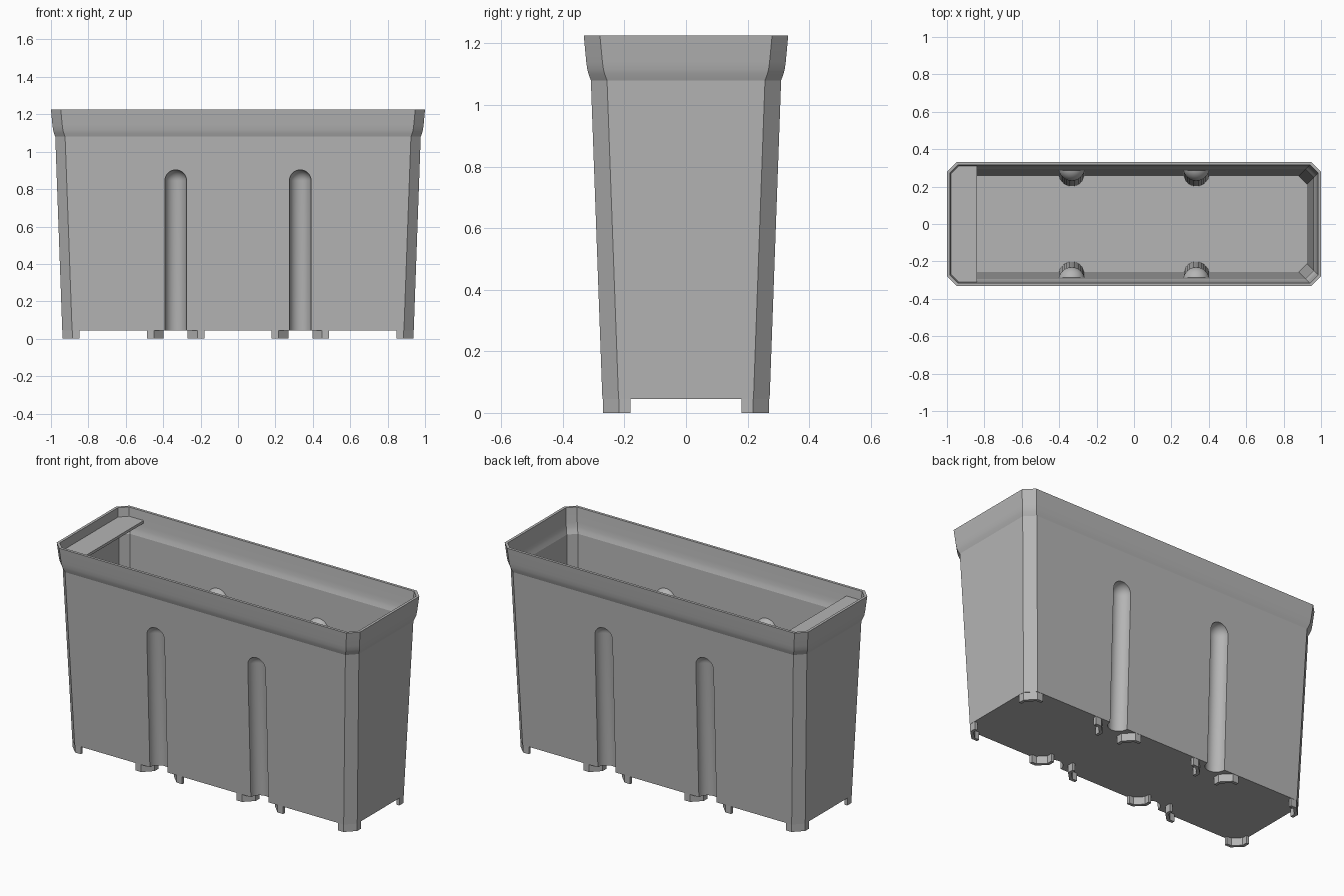
import bpy, bmesh, math
from mathutils import Matrix, Vector

cube = bpy.data.objects.get("Cube")
if cube:
    bpy.data.objects.remove(cube, do_unlink=True)

CHAMFER, WALL, FLOOR = 0.0525, 0.016, 0.045
HX, HY = 0.938, 0.27
GROOVE_X, GROOVE_TOP = 0.333, 0.903
LEAN = 0.036  # outward slope of the walls

grey = bpy.data.materials.new("mid grey plastic")
grey.use_nodes = True
colour = (0.46, 0.46, 0.46, 1)
grey.diffuse_color = colour
grey.node_tree.nodes["Principled BSDF"].inputs["Base Color"].default_value = colour


def make_object(name, bm):
    bmesh.ops.recalc_face_normals(bm, faces=bm.faces)
    mesh = bpy.data.meshes.new(name)
    bm.to_mesh(mesh)
    bm.free()
    mesh.materials.append(grey)
    obj = bpy.data.objects.new(name, mesh)
    bpy.context.collection.objects.link(obj)
    return obj


def octagon(hx, hy, c):
    quarter = [(hx, hy - c), (hx - c, hy)]
    half = quarter + [(-x, y) for x, y in reversed(quarter)]
    return half + [(-x, -y) for x, y in half]


def loft(name, rings):
    """Solid through a stack of (outline, z) rings."""
    bm = bmesh.new()
    loops = [[bm.verts.new((x, y, z)) for x, y in pts] for pts, z in rings]
    n = len(loops[0])
    for low, high in zip(loops, loops[1:]):
        for i in range(n):
            j = (i + 1) % n
            bm.faces.new((low[i], low[j], high[j], high[i]))
    bm.faces.new(loops[0][::-1])
    bm.faces.new(loops[-1])
    return make_object(name, bm)


def capsule(name, x, side, radius, top):
    """Round-topped rod that leans with the long wall."""
    bm = bmesh.new()
    bmesh.ops.create_uvsphere(bm, u_segments=32, v_segments=16, radius=radius)
    for v in bm.verts:
        if v.co.z < -0.0001:
            v.co.z = -top - 0.1
            flat = Vector((v.co.x, v.co.y))
            if flat.length > 0.0001:
                flat = flat.normalized() * radius
                v.co.x, v.co.y = flat
    # Replace the squashed lower half with a plain flat-ended tube
    bmesh.ops.delete(bm, geom=[v for v in bm.verts if v.co.z < -0.0001], context='VERTS')
    rim = [e for e in bm.edges if e.is_boundary]
    new = bmesh.ops.extrude_edge_only(bm, edges=rim)["geom"]
    for v in new:
        if isinstance(v, bmesh.types.BMVert):
            v.co.z = -top - 0.1
    bmesh.ops.holes_fill(bm, edges=[e for e in bm.edges if e.is_boundary], sides=0)
    z = top - radius
    for v in bm.verts:
        v.co.z += z
        v.co.x += x
        v.co.y += side * (HY + LEAN * v.co.z)
    return make_object(name, bm)


def subtract(target, cutter):
    mod = target.modifiers.new("cut", 'BOOLEAN')
    mod.operation, mod.solver, mod.object = 'DIFFERENCE', 'EXACT', cutter
    bpy.context.view_layer.objects.active = target
    bpy.ops.object.modifier_apply(modifier=mod.name)
    bpy.data.objects.remove(cutter, do_unlink=True)


# Wall profile: (height, growth from the base)
lip = [(1.08, 0.039), (1.1, 0.0465), (1.115, 0.0505), (1.14, 0.054), (1.225, 0.062)]
outer = [(FLOOR, FLOOR * LEAN)] + lip
inner = [(FLOOR + WALL, (FLOOR + WALL) * LEAN)] + lip
inner.append((1.3, 0.069))

# Tapered tub with the cavity and the upright grooves cut out
tub = loft("planter_tub", [(octagon(HX + g, HY + g, CHAMFER), z) for z, g in outer])
cavity = loft("cavity_cutter", [
    (octagon(HX + g - WALL, HY + g - WALL, CHAMFER - 0.586 * WALL), z) for z, g in inner])
spots = [(sx * GROOVE_X, sy) for sx in (-1, 1) for sy in (-1, 1)]
for x, side in spots:
    subtract(cavity, capsule("bulge", x, side, 0.07, GROOVE_TOP + 0.012))
subtract(tub, cavity)
for x, side in spots:
    subtract(tub, capsule("groove", x, side, 0.058, GROOVE_TOP))

# Small shelf across one end, just under the rim
px, py = 0.985, 0.318
plate = [(-0.84, -py), (-0.84, py), (-px + CHAMFER, py), (-px, py - CHAMFER),
         (-px, CHAMFER - py), (-px + CHAMFER, -py)]
shelf = loft("end_shelf", [(plate, 1.157), (plate, 1.173)])


def foot(name, cx, sx, sy):
    """Thin chamfered corner bracket; sx and sy point out of the corner."""
    arm, t, c = 0.09, 0.018, CHAMFER
    k = c + 0.414 * t
    pts = [(-arm, 0), (-c, 0), (0, -c), (0, -arm),
           (-t, -arm), (-t, -k), (-k, -t), (-arm, -t)]
    pts = [(cx + sx * x, sy * (HY + y)) for x, y in pts]
    return loft(name, [(pts, 0), (pts, FLOOR + 0.004)])


# Feet at the four corners and on both sides of each groove
feet = []
for sy in (-1, 1):
    for sx in (-1, 1):
        feet.append(foot("corner_foot", sx * HX, sx, sy))
        for toward in (-1, 1):
            feet.append(foot("groove_foot", sx * GROOVE_X - toward * 0.064, toward, sy))

# Smooth curved areas, keep the chamfers and folds crisp
bpy.ops.object.select_all(action='DESELECT')
for obj in [tub, shelf] + feet:
    obj.select_set(True)
bpy.context.view_layer.objects.active = tub
bpy.ops.object.shade_smooth_by_angle(angle=math.radians(17))
